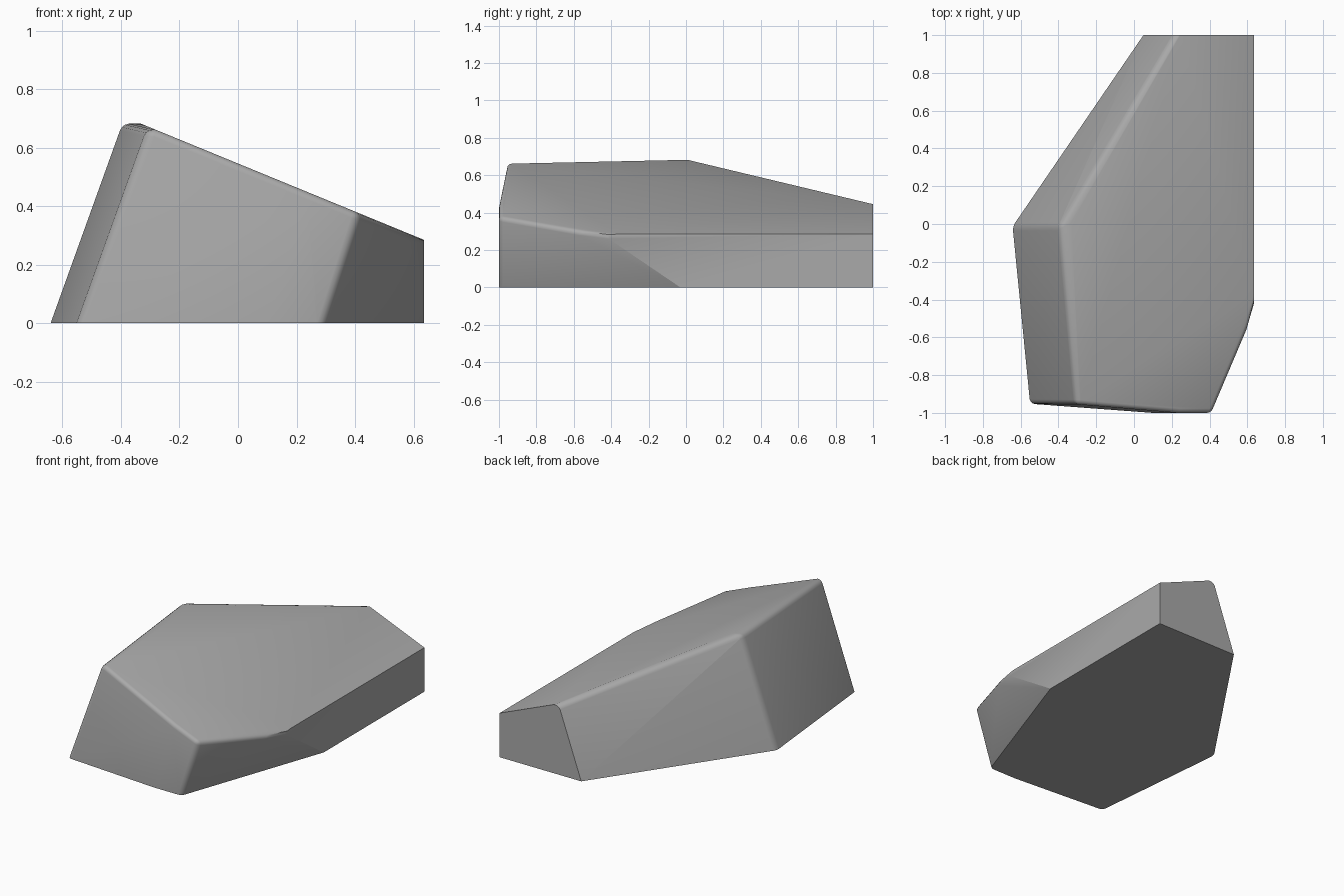
import bpy, bmesh, math
from mathutils import Vector, Matrix

cube = bpy.data.objects.get("Cube")
if cube:
    bpy.data.objects.remove(cube, do_unlink=True)

CENTRE = Vector((0, 0, 0.25))


def slice_off(bm, a, b, c):
    """Cut along the plane through three points, keep the middle and cap it."""
    a, b, c = Vector(a), Vector(b), Vector(c)
    normal = (b - a).cross(c - a).normalized()
    if normal.dot(CENTRE - a) > 0:
        normal = -normal
    geom = bm.verts[:] + bm.edges[:] + bm.faces[:]
    bmesh.ops.bisect_plane(bm, geom=geom, dist=1e-6, plane_co=a,
                           plane_no=normal, clear_outer=True)
    rim = [e for e in bm.edges if e.is_boundary]
    if rim:
        bmesh.ops.holes_fill(bm, edges=rim, sides=0)
    bm.normal_update()


# Oversized block to carve from
bm = bmesh.new()
bmesh.ops.create_cube(bm, size=1, matrix=Matrix.LocRotScale(
    Vector((-0.1, 0, 0.35)), None, Vector((1.9, 2.4, 1.3))))

# Broken rock facets
facets = [
    ((-0.32, 0, 0.677), (-0.32, 1, 0.677), (0.635, 0, 0.285)),          # sloping top
    ((-0.64, -0.04, 0), (-0.555, -0.9, 0), (-0.395, -0.04, 0.68)),      # side
    ((-0.62, 0.02, 0), (0.05, 1, 0), (0.2, 1, 0.42)),                   # back side
    ((-0.53, -0.953, 0), (0.1, -1, 0), (-0.3, -0.955, 0.64)),           # front
    ((0, -1, 0), (0.3, -1, 0), (0, -1, 0.4)),                           # front flat
    ((0.295, -1, 0), (0.635, -0.03, 0), (0.635, -0.45, 0.285)),         # undercut
    ((0.295, -1, 0), (0.415, -1, 0.375), (0.605, -0.55, 0.295)),        # undercut
    ((-0.4, 0, 0.682), (-0.3, 0, 0.682), (-0.3, -0.92, 0.662)),         # worn ridge
    ((-0.4, 0, 0.684), (-0.3, 0, 0.684), (0.23, 1, 0.445)),             # worn ridge
]
for facet in facets:
    slice_off(bm, *facet)


# Soften the sharp edges that are not on the block's clean-cut sides
def clean_side(face):
    n = face.normal
    return n.z < -0.95 or n.x > 0.99 or n.y > 0.99


worn = [e for e in bm.edges if len(e.link_faces) == 2
        and e.calc_face_angle() > math.radians(30)
        and not any(clean_side(f) for f in e.link_faces)]
bmesh.ops.bevel(bm, geom=worn, offset=0.025, offset_type='OFFSET', segments=3,
                profile=0.5, affect='EDGES', clamp_overlap=True)

# Clean cuts: base, right and back
slice_off(bm, (0, 0, 0), (1, 0, 0), (0, 1, 0))
slice_off(bm, (0.635, 0, 0), (0.635, 1, 0), (0.635, 0, 1))
slice_off(bm, (0, 1, 0), (1, 1, 0), (0, 1, 1))
bmesh.ops.recalc_face_normals(bm, faces=bm.faces[:])

mesh = bpy.data.meshes.new("rock")
bm.to_mesh(mesh)
bm.free()
rock = bpy.data.objects.new("rock", mesh)
bpy.context.collection.objects.link(rock)

# Stone colour
stone = bpy.data.materials.new("stone grey")
stone.use_nodes = True
grey = (0.4, 0.4, 0.4, 1)
stone.diffuse_color = grey
stone.node_tree.nodes["Principled BSDF"].inputs["Base Color"].default_value = grey
mesh.materials.append(stone)

bpy.context.view_layer.objects.active = rock
rock.select_set(True)
bpy.ops.object.shade_smooth_by_angle(angle=math.radians(30))
